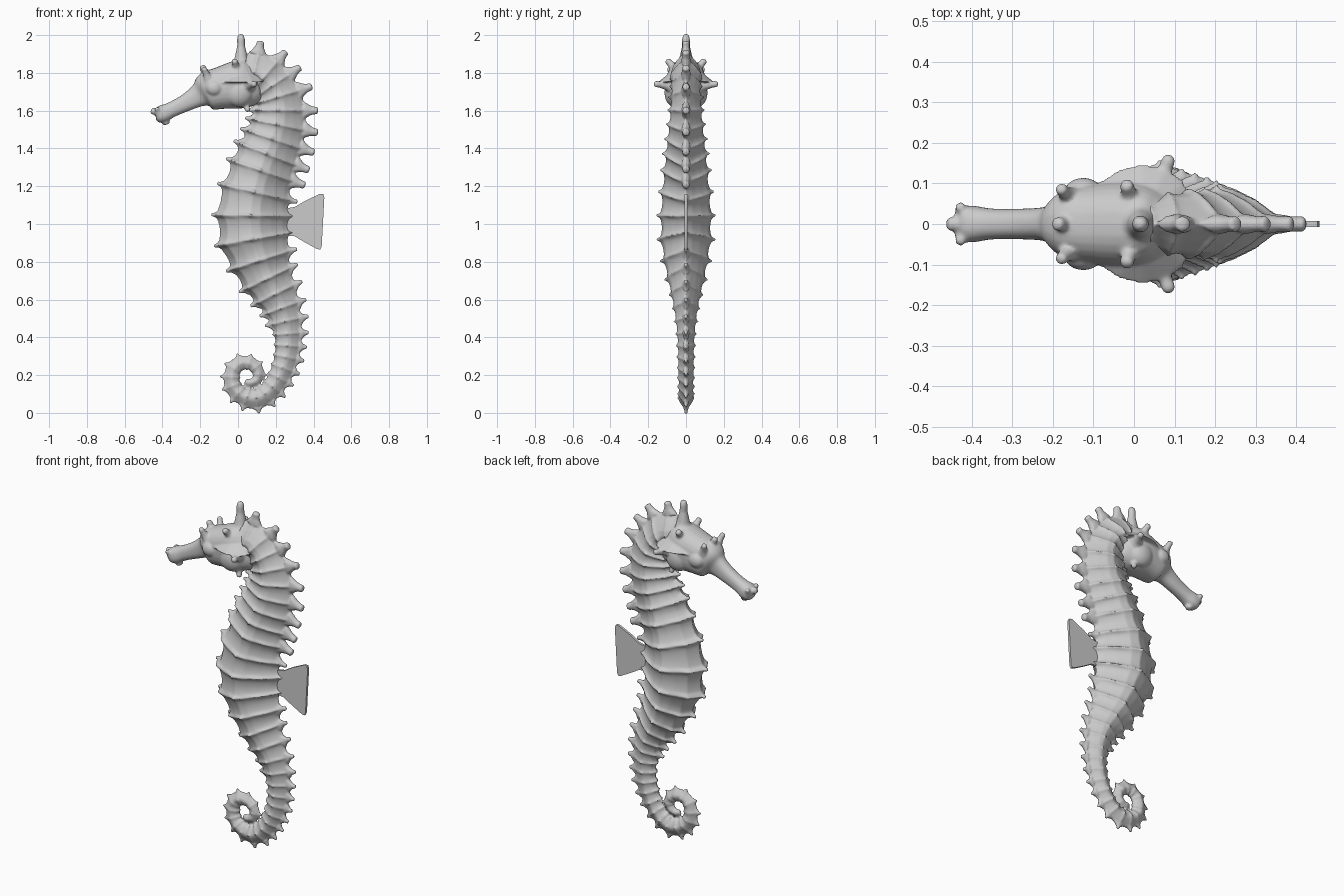
import bpy, bmesh, math
from mathutils import Vector

if "Cube" in bpy.data.objects:
    bpy.data.objects.remove(bpy.data.objects["Cube"])


def make_object(name, bm, voxel=0, smooth=3):
    """Turn a bmesh into an object; voxel remesh blends overlapping pieces."""
    bmesh.ops.recalc_face_normals(bm, faces=bm.faces)
    me = bpy.data.meshes.new(name)
    bm.to_mesh(me)
    bm.free()
    ob = bpy.data.objects.new(name, me)
    bpy.context.collection.objects.link(ob)
    for p in me.polygons:
        p.use_smooth = True
    if voxel:
        m = ob.modifiers.new("blend", 'REMESH')
        m.mode, m.voxel_size, m.use_smooth_shade = 'VOXEL', voxel, True
        m = ob.modifiers.new("soften", 'SMOOTH')
        m.factor, m.iterations = .5, smooth
    return ob


def spline(pts, steps):
    """Catmull-Rom through tuples of any length."""
    out = []
    n = len(pts)
    for i in range(n - 1):
        a, b, c, d = (pts[max(i - 1, 0)], pts[i], pts[i + 1], pts[min(i + 2, n - 1)])
        for s in range(steps):
            t = s / steps
            out.append(tuple(0.5 * (2 * q + (r - p) * t + (2 * p - 5 * q + 4 * r - w) * t * t
                                    + (3 * q - p - 3 * r + w) * t ** 3)
                             for p, q, r, w in zip(a, b, c, d)))
    out.append(pts[-1])
    return out


def loft(bm, rings):
    loops = [[bm.verts.new(p) for p in r] for r in rings]
    for a, b in zip(loops, loops[1:]):
        n = len(a)
        for i in range(n):
            bm.faces.new((a[i], a[(i + 1) % n], b[(i + 1) % n], b[i]))
    bm.faces.new(loops[0])
    bm.faces.new(loops[-1])


def spike(bm, base, tip, r, rt=0.3, n=10, flat=1):
    """Flared spike with a rounded tip; flat narrows the base across y."""
    base, tip = Vector(base), Vector(tip)
    ax = tip - base
    q = ax.to_track_quat('Z', 'Y')
    prof = [(0, 1), (.25, rt + .33), (.5, rt + .1), (.75, rt), (.9, rt), (.97, rt * .75), (1, rt * .3)]
    rings = []
    for h, f in prof:
        ring = []
        for k in range(n):
            v = q @ Vector((math.cos(k * math.tau / n), math.sin(k * math.tau / n), 0)) * r * f
            v.y *= flat + (1 - flat) * h
            ring.append(base + ax * h + v)
        rings.append(ring)
    loft(bm, rings)


# Body and tail centreline: x, z, half depth, half width
path = [(.03, 1.82, .09, .06), (.12, 1.80, .115, .08), (.185, 1.735, .12, .08), (.22, 1.65, .137, .083),
        (.22, 1.55, .154, .09), (.195, 1.45, .167, .1), (.153, 1.34, .178, .113), (.107, 1.2, .187, .126),
        (.085, 1.08, .2, .136), (.088, .94, .197, .136), (.112, .84, .177, .124), (.148, .735, .15, .104),
        (.2, .63, .124, .08), (.237, .55, .102, .064), (.262, .45, .084, .051), (.265, .35, .074, .045),
        (.245, .25, .069, .043), (.2, .155, .063, .041), (.14, .092, .06, .04), (.08, .073, .058, .038),
        (.02, .09, .051, .037), (-.023, .133, .048, .035), (-.034, .19, .046, .033), (-.017, .243, .043, .031),
        (.03, .268, .041, .029), (.08, .255, .038, .027), (.109, .215, .034, .025), (.1, .174, .03, .022),
        (.065, .157, .025, .019), (.034, .168, .018, .013)]
half = [(1, 0), (.82, .26), (.5, .62), (.18, .93), (-.1, 1.03), (-.42, .86), (-.78, .56), (-1, 0)]
section = half + [(u, -v) for u, v in half[-2:0:-1]]
ridge = {0, 2, 4, 6, 7, 8, 10, 12}      # lengthwise ridges of the armour

SUB = 8
rings, knobs = [], []
fine = spline(path, 60)
phase, count = 0.0, 0
for a, b in zip(fine, fine[1:]):
    x, z, r, w = a
    if phase * SUB >= count:
        t = Vector((b[0] - a[0], b[1] - a[1])).normalized()
        nx, nz = -t.y, t.x
        k = count % SUB / SUB
        f = 1.05 - .14 * math.sin(math.pi * k) ** .6
        ring = []
        for i, (u, v) in enumerate(section):
            g = f + (.05 if k == 0 and i in ridge else 0)
            ring.append((x + nx * r * g * u, w * g * v, z + nz * r * g * u))
        rings.append(ring)
        if k == 0 and count:
            knobs.append((x, z, r, w, nx, nz))
        count += 1
    gap = (.025 + .5 * r) * (.77 if z > 1.3 else 1)
    phase += math.hypot(b[0] - a[0], b[1] - a[1]) / gap
bm = bmesh.new()
loft(bm, rings)

# Knobs on the ring ridges: back keel, belly keel and sides
for x, z, r, w, nx, nz in knobs:
    neck = z > 1.2
    L = .055 if neck else min(.032, .36 * r)
    R = .05 if neck else min(.04, .5 * r)
    at = lambda d, y: (x + nx * d, y, z + nz * d)
    if not .9 < z < 1.13:
        spike(bm, at(r * .85, 0), at(r + L, 0), R, .42 if neck else .32, flat=.5)
    if .42 < z < 1.62:
        spike(bm, at(-r * .9, 0), at(-r - .026, 0), .035, flat=.6)
    if r > .05 and z < 1.7:
        for s in (1, -1):
            spike(bm, at(-.1 * r, s * w * .9), at(-.08 * r, s * (w * 1.12 + .005)), .12 * w + .005, .4)
make_object("body_and_tail", bm, .006, 2)

# Head with tubular snout
head = [(-.435, 1.577, .025, .03), (-.42, 1.578, .042, .043), (-.395, 1.585, .046, .045),
        (-.35, 1.606, .041, .038), (-.27, 1.645, .047, .038), (-.205, 1.682, .064, .046),
        (-.165, 1.702, .1, .085), (-.09, 1.72, .112, .1), (0, 1.738, .128, .106),
        (.06, 1.752, .125, .09), (.095, 1.765, .1, .065), (.11, 1.77, .05, .03)]
fine = spline(head, 5)
rings = []
N = 28
for i, (x, z, r, w) in enumerate(fine):
    p, q = fine[max(i - 1, 0)], fine[min(i + 1, len(fine) - 1)]
    t = Vector((q[0] - p[0], q[1] - p[1])).normalized()
    ring = []
    for k in range(N):
        c, s = math.cos(k * math.tau / N), math.sin(k * math.tau / N)
        u = math.copysign(abs(c) ** .85, c) * r
        v = math.copysign(abs(s) ** .85, s) * w
        ring.append((x - t.y * u, v, z + t.x * u))
    rings.append(ring)
bm = bmesh.new()
loft(bm, rings)

# Crown, brow, cheek and lip spikes
spike(bm, (.02, 0, 1.75), (.015, 0, 2.006), .15, .14, 16)
spike(bm, (-.15, 0, 1.75), (-.192, 0, 1.84), .06)
spike(bm, (-.41, 0, 1.59), (-.462, 0, 1.6), .035, .5)
spike(bm, (-.39, 0, 1.57), (-.378, 0, 1.526), .04, .5)
for s in (1, -1):
    spike(bm, (-.15, s * .055, 1.75), (-.183, s * .09, 1.83), .04, .4)
    spike(bm, (0, s * .03, 1.79), (-.02, s * .103, 1.87), .06)
    spike(bm, (.045, s * .05, 1.73), (.09, s * .17, 1.742), .08, .22)
    spike(bm, (.03, s * .04, 1.66), (.055, s * .065, 1.595), .05)
    spike(bm, (-.42, s * .025, 1.59), (-.432, s * .048, 1.614), .025, .5)


def ellipsoid(bm, loc, size):
    vs = bmesh.ops.create_uvsphere(bm, u_segments=24, v_segments=14, radius=1)['verts']
    for v in vs:
        v.co = Vector(loc) + Vector(v.co[i] * size[i] for i in range(3))


# Eyes and gill covers on both sides, blended into the head
for s in (1, -1):
    ellipsoid(bm, (-.125, s * .08, 1.72), (.046, .034, .042))
    ellipsoid(bm, (.005, s * .062, 1.695), (.075, .052, .075))
make_object("head_and_snout", bm, .006, 4)

# Thin dorsal fin
bm = bmesh.new()
outline = [(.24, 1.08), (.3, 1.09), (.36, 1.125), (.435, 1.16), (.452, 1.158), (.457, 1.14), (.443, .88),
           (.435, .864), (.418, .868), (.35, .905), (.3, .935), (.24, .94)]
f = bm.faces.new([bm.verts.new((x, -.007, z)) for x, z in outline])
ext = bmesh.ops.extrude_face_region(bm, geom=[f])
bmesh.ops.translate(bm, vec=(0, .014, 0), verts=[g for g in ext['geom'] if isinstance(g, bmesh.types.BMVert)])
fin = make_object("dorsal_fin", bm)
bpy.context.view_layer.objects.active = fin
fin.select_set(True)
bpy.ops.object.shade_smooth_by_angle(angle=math.radians(40))
